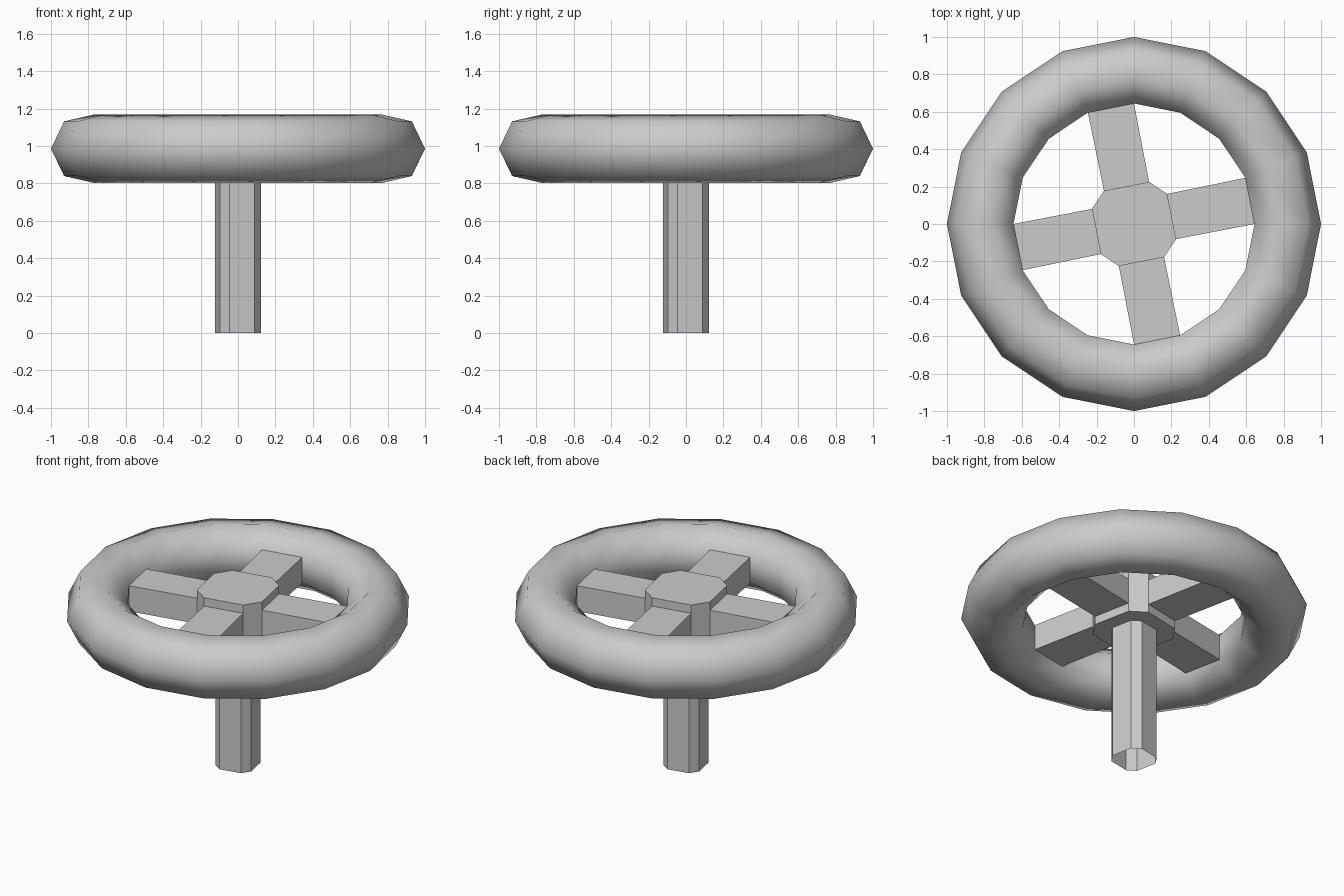
import bpy, bmesh
from math import sin, cos, pi, radians

if "Cube" in bpy.data.objects:
    bpy.data.objects.remove(bpy.data.objects["Cube"])

TILT = radians(11.25)      # spokes sit on the middle of a ring segment
MID = 0.985                # height of the wheel's centre plane


def make(name, verts, faces, smooth=False):
    mesh = bpy.data.meshes.new(name)
    mesh.from_pydata(verts, [], faces)
    bm = bmesh.new()
    bm.from_mesh(mesh)
    bmesh.ops.recalc_face_normals(bm, faces=bm.faces)
    for f in bm.faces:
        f.smooth = smooth
    bm.to_mesh(mesh)
    bm.free()
    obj = bpy.data.objects.new(name, mesh)
    bpy.context.collection.objects.link(obj)
    return obj


def turn(u, v, a):
    return (u * cos(a) - v * sin(a), u * sin(a) + v * cos(a))


def chamfered_square(half, flat):
    """Eight corners of a tilted square with cut corners."""
    return [turn(half, s * flat, TILT + k * pi / 2) for k in range(4) for s in (-1, 1)]


def prism(name, outline, z0, z1, caps):
    n = len(outline)
    verts = [(x, y, z) for z in (z0, z1) for x, y in outline]
    faces = [(i, (i + 1) % n, n + (i + 1) % n, n + i) for i in range(n)]
    if caps:
        faces += [tuple(range(n)), tuple(range(n, 2 * n))]
    return make(name, verts, faces)


# Rim: 16 segments around, 7-sided section
N, M, R, r = 16, 7, 0.813, 0.187
verts, faces = [], []
for i in range(N):
    a = 2 * pi * i / N
    for j in range(M):
        b = 2 * pi * j / M
        d = R + r * cos(b)
        verts.append((d * cos(a), d * sin(a), MID + r * sin(b)))
        i2, j2 = (i + 1) % N, (j + 1) % M
        faces.append((i * M + j, i2 * M + j, i2 * M + j2, i * M + j2))
make("rim", verts, faces, smooth=True)

# Hub and the open-bottomed post beneath it
prism("hub", chamfered_square(0.205, 0.123), MID - 0.134, MID + 0.134, True)
prism("post", chamfered_square(0.113, 0.068), 0, MID - 0.134, False)

# Four spokes: open-ended box tubes from the hub to the flat inner rim faces
H = r * sin(pi / 7)
section = [(-1, -1), (1, -1), (1, 1), (-1, 1)]
for k in range(4):
    verts = [(*turn(u, s * w, TILT + k * pi / 2), MID + t * H)
             for u, w in ((0.205, 0.123), (0.632, 0.1257)) for s, t in section]
    make(f"spoke_{k + 1}", verts, [(i, (i + 1) % 4, 4 + (i + 1) % 4, 4 + i) for i in range(4)])
